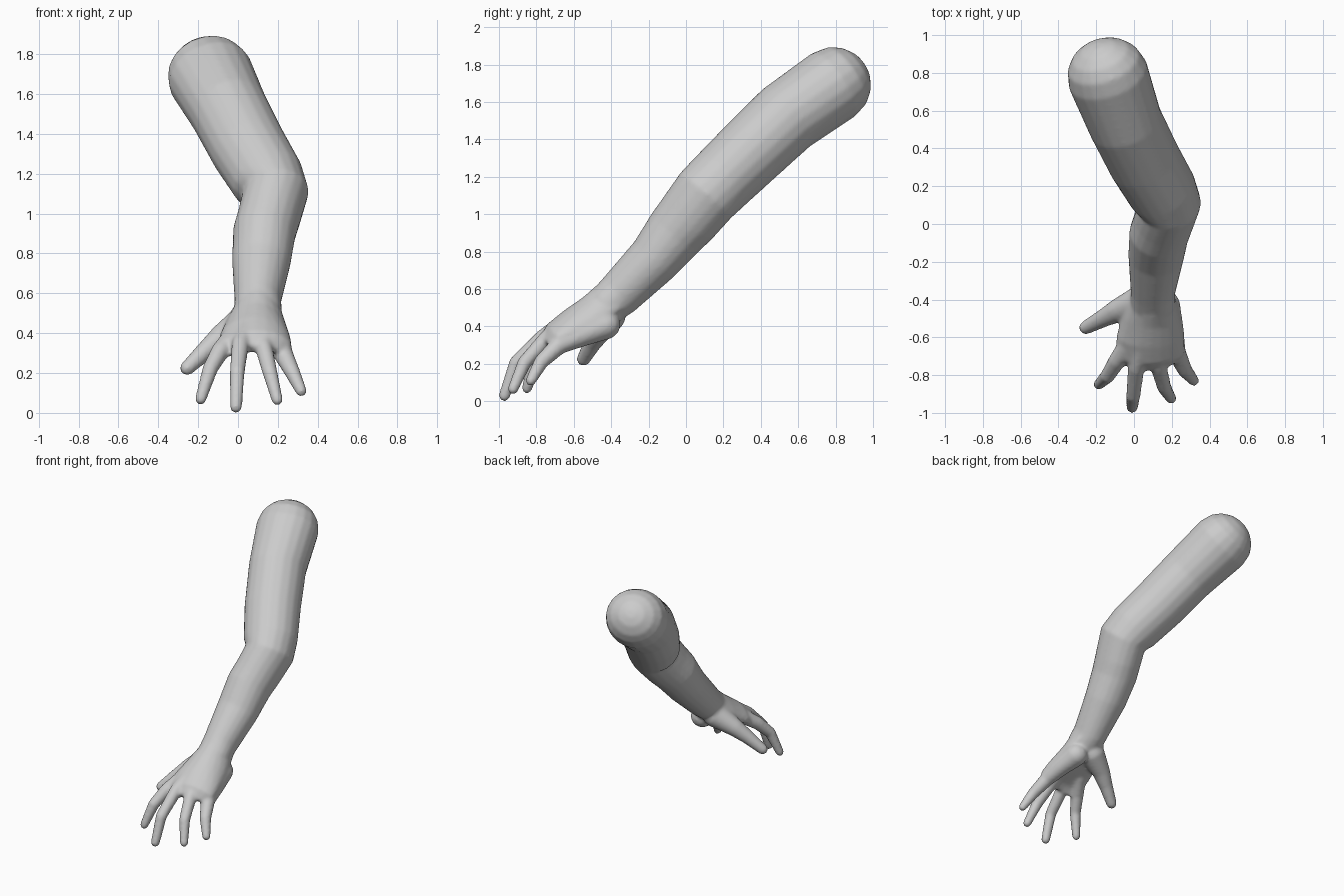
import bpy, bmesh, math
from mathutils import Vector

if "Cube" in bpy.data.objects:
    bpy.data.objects.remove(bpy.data.objects["Cube"])

DORSAL = Vector((0, -0.69, 0.72))   # back-of-arm direction used to orient every ring
SIDES = 20


def loft(bm, stations, droop=0.0):
    """Closed tube through stations (x, y, z, half_width, half_thickness)."""
    pts = [Vector(s[:3]) for s in stations]
    rings = []
    for i, s in enumerate(stations):
        t = Vector()
        if i > 0:
            t += (pts[i] - pts[i - 1]).normalized()
        if i < len(pts) - 1:
            t += (pts[i + 1] - pts[i]).normalized()
        t.normalize()
        n = (DORSAL - t * DORSAL.dot(t)).normalized()
        side = t.cross(n)
        ring = []
        for k in range(SIDES):
            a = 2 * math.pi * k / SIDES
            c, h = math.cos(a), math.sin(a)
            if droop and h < 0:
                h *= 0.75
            ring.append(bm.verts.new(pts[i] + side * s[3] * c + n * (s[4] * h - droop * c * c)))
        rings.append(ring)
    for r0, r1 in zip(rings, rings[1:]):
        for k in range(SIDES):
            j = (k + 1) % SIDES
            bm.faces.new((r0[k], r0[j], r1[j], r1[k]))
    bm.faces.new(rings[0][::-1])
    bm.faces.new(rings[-1])


def rounded(stations, start=False):
    """Add dome rings at the end (or start) of a tube."""
    st = stations[::-1] if start else list(stations)
    p, q = Vector(st[-1][:3]), Vector(st[-2][:3])
    d = (p - q).normalized()
    a, b = st[-1][3:]
    for ang in (25, 45, 65, 82):
        w, f = math.radians(ang), math.cos(math.radians(ang))
        st.append((*(p + d * b * math.sin(w)), a * f, b * f))
    return st[::-1] if start else st


def digit(bm, path):
    st = rounded([(x, y, z, r, r) for x, y, z, r in path])
    loft(bm, rounded(st, start=True))


bm = bmesh.new()

# upper arm, elbow, forearm and wrist
loft(bm, rounded([
    (-0.138, 0.785, 1.69, 0.218, 0.205),
    (-0.045, 0.535, 1.515, 0.198, 0.199),
    (0.055, 0.335, 1.325, 0.194, 0.192),
    (0.15, 0.175, 1.17, 0.186, 0.185),
    (0.188, 0.105, 1.10, 0.168, 0.182),
    (0.155, 0.01, 0.98, 0.158, 0.172),
    (0.132, -0.055, 0.905, 0.158, 0.163),
    (0.117, -0.17, 0.76, 0.148, 0.142),
    (0.10, -0.36, 0.57, 0.118, 0.122),
    (0.10, -0.43, 0.51, 0.12, 0.11)], start=True))

# arched palm
loft(bm, [
    (0.10, -0.38, 0.555, 0.112, 0.115),
    (0.09, -0.50, 0.465, 0.155, 0.105),
    (0.085, -0.62, 0.41, 0.18, 0.082),
    (0.085, -0.71, 0.365, 0.185, 0.058),
    (0.09, -0.76, 0.32, 0.14, 0.032)], droop=0.04)

# thumb, index, middle, ring and little finger: x, y, z, radius
digit(bm, [(0.04, -0.41, 0.46, 0.09), (-0.09, -0.46, 0.375, 0.062),
           (-0.165, -0.50, 0.31, 0.048), (-0.255, -0.548, 0.225, 0.037)])
digit(bm, [(-0.02, -0.62, 0.39, 0.052), (-0.09, -0.725, 0.31, 0.046),
           (-0.14, -0.805, 0.22, 0.039), (-0.187, -0.85, 0.07, 0.029)])
digit(bm, [(0.04, -0.66, 0.41, 0.05), (0.012, -0.76, 0.345, 0.044),
           (-0.004, -0.91, 0.205, 0.038), (-0.01, -0.971, 0.03, 0.031)])
digit(bm, [(0.115, -0.66, 0.40, 0.05), (0.13, -0.755, 0.325, 0.044),
           (0.16, -0.865, 0.205, 0.038), (0.197, -0.925, 0.065, 0.029)])
digit(bm, [(0.165, -0.43, 0.41, 0.08), (0.2, -0.56, 0.355, 0.064),
           (0.225, -0.68, 0.30, 0.05), (0.27, -0.775, 0.21, 0.04),
           (0.317, -0.83, 0.11, 0.029)])

bmesh.ops.recalc_face_normals(bm, faces=bm.faces)
mesh = bpy.data.meshes.new("arm_and_hand")
bm.to_mesh(mesh)
bm.free()
arm = bpy.data.objects.new("arm_and_hand", mesh)
bpy.context.collection.objects.link(arm)
bpy.context.view_layer.objects.active = arm
arm.select_set(True)

# fuse the parts into one skin and soften the joins
fuse = arm.modifiers.new("fuse", 'REMESH')
fuse.mode = 'VOXEL'
fuse.voxel_size = 0.011
soften = arm.modifiers.new("soften", 'SMOOTH')
soften.factor = 0.5
soften.iterations = 8
for name in ("fuse", "soften"):
    bpy.ops.object.modifier_apply(modifier=name)
bpy.ops.object.shade_smooth()
